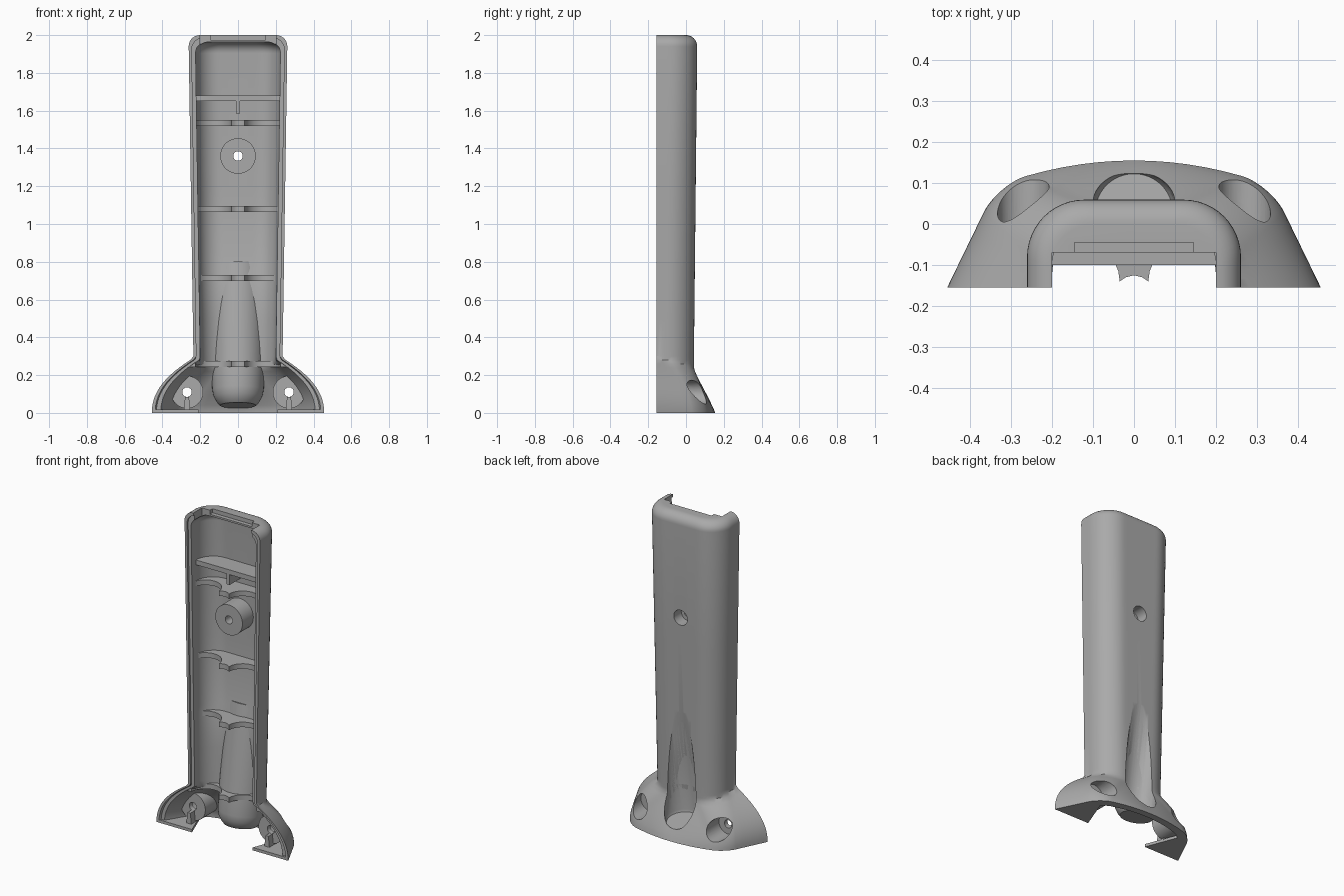
import bpy, bmesh, math
from mathutils import Vector

old = bpy.data.objects.get("Cube")
if old:
    bpy.data.objects.remove(old, do_unlink=True)

plastic = bpy.data.materials.new("grey plastic")
plastic.use_nodes = True
GREY = (0.4, 0.4, 0.4, 1)
plastic.diffuse_color = GREY
plastic.node_tree.nodes["Principled BSDF"].inputs["Base Color"].default_value = GREY
FRONT = -0.155


def make(name, bm):
    bmesh.ops.recalc_face_normals(bm, faces=bm.faces)
    mesh = bpy.data.meshes.new(name)
    bm.to_mesh(mesh)
    bm.free()
    ob = bpy.data.objects.new(name, mesh)
    mesh.materials.append(plastic)
    bpy.context.collection.objects.link(ob)
    return ob


def loft(name, rings):
    bm = bmesh.new()
    rows = [[bm.verts.new(p) for p in ring] for ring in rings]
    n = len(rows[0])
    for a, b in zip(rows, rows[1:]):
        for i in range(n):
            j = (i + 1) % n
            bm.faces.new((a[i], a[j], b[j], b[i]))
    bm.faces.new(rows[0])
    bm.faces.new(rows[-1])
    return make(name, bm)


def prism(name, outline, z0, z1):
    return loft(name, [[(x, y, z) for x, y in outline] for z in (z0, z1)])


def box(name, x0, x1, y0, y1, z0, z1):
    return prism(name, [(x0, y0), (x1, y0), (x1, y1), (x0, y1)], z0, z1)


def tube(name, start, end, profile):
    """Solid of revolution along start-end; profile holds (fraction, radius)."""
    start, end = Vector(start), Vector(end)
    turn = (end - start).to_track_quat('Z', 'Y')
    return loft(name, [[start.lerp(end, f) + turn @ Vector((r * math.cos(a), r * math.sin(a), 0))
                        for a in (math.tau * k / 48 for k in range(48))] for f, r in profile])


def boolean(ob, cutter, mode='DIFFERENCE'):
    mod = ob.modifiers.new("cut", 'BOOLEAN')
    mod.operation, mod.solver, mod.object = mode, 'EXACT', cutter
    bpy.context.view_layer.objects.active = ob
    bpy.ops.object.modifier_apply(modifier=mod.name)


def half_outline(ax, ay, cx, cy, bx, by, back, fx):
    """Side line, rounded shoulder and gently arched back, from the front to the centre."""
    pts = [(fx + (ax - fx) * k / 4, FRONT + (ay - FRONT) * k / 4) for k in range(4)]
    for k in range(13):
        s, c = math.sin(math.pi * k / 24), 1 - math.cos(math.pi * k / 24)
        pts.append((ax + (cx - ax) * s + (bx - cx) * c, ay + (cy - ay) * s + (by - cy) * c))
    for k in range(1, 7):
        f = 1 - k / 6
        pts.append((bx * f, by + (back - by) * (1 - f * f)))
    return pts


def section(z, inset, front, lower_wall=0.0):
    """Handle cross-section at height z, blended into the flared foot."""
    h = max(0, min(1, (z - 0.3) / 1.7))
    top, r = 2 - inset, 0.06
    over = min(r, max(0, z - (top - r)))
    i = inset + r - math.sqrt(r * r - over * over)
    w, yb, rad = 0.236 + 0.026 * h - i, 0.042 + 0.018 * h - i, 0.14 - 0.6 * i
    yb -= lower_wall * max(0, min(1, (0.77 - z) / 0.04))
    col = half_outline(w, yb - rad, w, yb, w - rad, yb, yb, w)
    d = inset * 1.1
    foot = half_outline(0.366 - d, 0.03 - inset, 0.33 - d, 0.1 - inset, 0.26 - d, 0.118 - inset,
                        0.155 - inset, 0.456 - d)
    pts = []
    for k, (c, f) in enumerate(zip(col, foot)):
        s = k / (len(col) - 1)
        u = max(0, min(1, z / (0.29 - 0.08 * s)))
        t = 1 - u ** (2.2 - 1.1 * s)
        pts.append((c[0] + (f[0] - c[0]) * t, c[1] + (f[1] - c[1]) * t))
    if front < FRONT:
        pts.insert(0, (pts[0][0], front))
    full = pts + [(-x, y) for x, y in reversed(pts[:-1])]
    return [(x, y, z) for x, y in full]


def hull(name, inset=0.0, front=FRONT, bottom=0.0, wall=0.0):
    top = 2 - inset
    zs = [bottom] + [0.02 * k for k in range(1, 16)] + [0.5, 0.73, 0.77, 1.2, top - 0.06]
    zs += [top - 0.06 + 0.06 * math.sin(math.pi * k / 16) for k in range(1, 8)] + [top]
    return loft(name, [section(z, inset, front, wall) for z in zs])


# Cutters: cavity, rim step, top notch, thumb groove and screw holes
shell = hull("handle_shell")
limit = hull("limit", 0.012)
cavity = hull("cavity", 0.036, -0.3, -0.05, 0.012)
rim = hull("rim", 0.016, -0.3, -0.05)
boolean(rim, box("rim_keep", -1, 1, -0.4, -0.143, -1, 3), 'INTERSECT')
notch = box("notch", -0.2, 0.2, -0.4, -0.07, 1.952, 2.1)
ledge = box("ledge", -0.145, 0.145, -0.4, -0.045, 1.975, 2.1)
AXIS0, AXIS1 = (0, 0.03, 0.08), (0, 0.149, 0.78)
groove = tube("groove", AXIS0, AXIS1, [(0, 0.094), (0.02, 0.1), (1, 0.1)])
holes = []
for x, z, r, floor in ((0, 1.36, 0.047, -0.02), (0.27, 0.11, 0.063, -0.03), (-0.27, 0.11, 0.063, -0.03)):
    holes.append(tube("recess", (x, floor, z), (x, 0.4, z), [(0, r), (1, r)]))
    holes.append(tube("bore", (x, -0.4, z), (x, 0.3, z), [(0, 0.025), (1, 0.025)]))
for c in [cavity, rim, notch, ledge, groove] + holes:
    boolean(shell, c)

# Thumb groove housing with rounded closed end
parts = [tube("groove_housing", (0, 0.0232, 0.04), AXIS1,
              [(0, 0.095), (0.02, 0.11), (0.06, 0.128), (0.11, 0.136), (0.3, 0.142), (1, 0.15)])]

# Screw bosses, foot plates and fins
parts.append(tube("centre_boss", (0, -0.09, 1.36), (0, 0.1, 1.36), [(0, 0.094), (1, 0.094)]))
for side, s in (("left", 1), ("right", -1)):
    x = 0.27 * s
    parts.append(tube(side + "_foot_boss", (x, -0.06, 0.11), (x, 0.2, 0.11), [(0, 0.086), (1, 0.086)]))
    parts.append(prism(side + "_foot_plate",
                       [(s * a, b) for a, b in ((0.21, FRONT), (0.44, FRONT), (0.35, 0.08), (0.3, 0.08))],
                       0.0, 0.018))
    parts.append(loft(side + "_foot_fin", [[(x + a * wd, b, z) for a, b in
                 ((-1, -0.1), (1, -0.1), (1, -0.04), (-1, -0.04))] for z, wd in ((0.01, 0.018), (0.085, 0.01))]))

# Scalloped cross ribs with a central tooth
edge = []
for k in range(13):
    a = math.pi * k / 12
    edge.append((0.13 + 0.095 * math.cos(a), -0.14 + 0.095 * math.sin(a)))
rib_outline = [(0.28, 0.1), (0.28, -0.14)] + edge + [(0.02, -0.13), (0, -0.125)]
rib_outline += [(-x, y) for x, y in reversed(rib_outline[:-1])]
for n, z in enumerate((0.26, 0.715, 1.08, 1.535)):
    parts.append(prism(f"cross_rib_{n + 1}", rib_outline, z - 0.016, z + 0.016))

# Upper solid shelf and its stem
parts.append(box("upper_shelf", -0.3, 0.3, -0.1, 0.1, 1.65, 1.68))
parts.append(box("shelf_stem", -0.011, 0.011, -0.1, 0.1, 1.585, 1.655))

for p in parts:
    boolean(p, limit, 'INTERSECT')
    if "boss" in p.name:
        for c in holes:
            boolean(p, c)
    if "boss" in p.name or "rib" in p.name or "housing" in p.name:
        boolean(p, groove)

# Remove helpers and smooth the curved faces
for ob in [o for o in bpy.data.objects if o.name.split(".")[0] in
           ("limit", "cavity", "rim", "rim_keep", "notch", "ledge", "groove", "recess", "bore")]:
    bpy.data.objects.remove(ob, do_unlink=True)
bpy.ops.object.select_all(action='DESELECT')
for ob in [shell] + parts:
    ob.select_set(True)
bpy.context.view_layer.objects.active = shell
bpy.ops.object.shade_smooth_by_angle(angle=math.radians(35))
